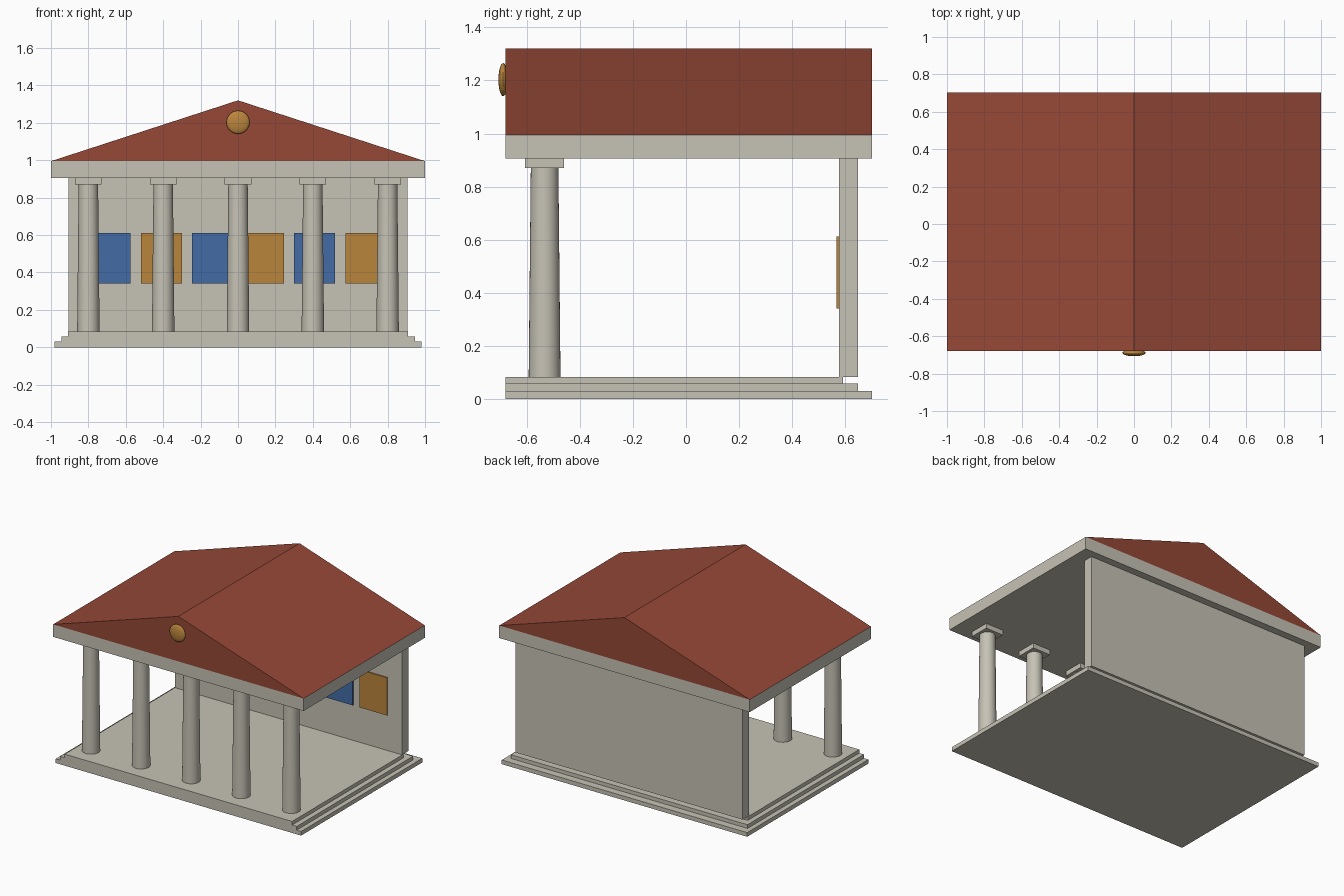
import bpy
import bmesh
from mathutils import Matrix

if "Cube" in bpy.data.objects:
    bpy.data.objects.remove(bpy.data.objects["Cube"], do_unlink=True)


def material(name, rgb):
    """Flat colour from display RGB (0-255), converted to linear."""
    lin = [((c / 255 + 0.055) / 1.055) ** 2.4 for c in rgb] + [1.0]
    mat = bpy.data.materials.new(name)
    mat.use_nodes = True
    mat.diffuse_color = lin
    bsdf = next(n for n in mat.node_tree.nodes if n.type == "BSDF_PRINCIPLED")
    bsdf.inputs["Base Color"].default_value = lin
    return mat


stone = material("pale stone", (198, 194, 181))
tile = material("red tile", (150, 72, 55))
gold = material("ochre gold", (186, 133, 60))
blue = material("blue", (67, 107, 166))


def add_object(name, bm, mat):
    bmesh.ops.recalc_face_normals(bm, faces=bm.faces)
    mesh = bpy.data.meshes.new(name)
    bm.to_mesh(mesh)
    bm.free()
    mesh.materials.append(mat)
    obj = bpy.data.objects.new(name, mesh)
    bpy.context.collection.objects.link(obj)
    return obj


def box(name, x, y, z, mat):
    """Box from (min, max) pairs on each axis."""
    bm = bmesh.new()
    size = [b - a for a, b in (x, y, z)]
    mid = [(a + b) / 2 for a, b in (x, y, z)]
    bmesh.ops.create_cube(bm, size=1, matrix=Matrix.Translation(mid) @ Matrix.Diagonal((*size, 1)))
    return add_object(name, bm, mat)


def smooth(obj):
    bpy.ops.object.select_all(action="DESELECT")
    obj.select_set(True)
    bpy.context.view_layer.objects.active = obj
    bpy.ops.object.shade_smooth_by_angle()


front, back = -0.68, 0.702
floor_z, beam_z, eave_z, ridge_z = 0.083, 0.905, 0.995, 1.32

# Stepped base, flush at the front
steps = [(0.98, back, 0, 0.03), (0.945, 0.648, 0.03, 0.057), (0.908, 0.592, 0.057, floor_z)]
for i, (half, rear, low, high) in enumerate(steps):
    box(f"base_step_{i + 1}", (-half, half), (front, rear), (low, high), stone)

# Back wall and beam slab
box("back_wall", (-0.906, 0.906), (0.577, 0.648), (floor_z, beam_z), stone)
box("roof_beam", (-1, 1), (front, back), (beam_z, eave_z), stone)

# Gabled roof: triangle extruded front to back
bm = bmesh.new()
gable = bm.faces.new([bm.verts.new(p) for p in
                      ((-1, front, eave_z), (1, front, eave_z), (0, front, ridge_z))])
extruded = bmesh.ops.extrude_face_region(bm, geom=[gable], use_keep_orig=True)
bmesh.ops.translate(bm, vec=(0, back - front, 0),
                    verts=[v for v in extruded["geom"] if isinstance(v, bmesh.types.BMVert)])
add_object("roof", bm, tile)

# Tapered columns with square capitals
col_y, cap_z = -0.533, 0.87
for i in range(5):
    x = -0.8 + 0.4 * i
    bm = bmesh.new()
    bmesh.ops.create_cone(bm, cap_ends=True, segments=32, radius1=0.06, radius2=0.052,
                          depth=cap_z - floor_z,
                          matrix=Matrix.Translation((x, col_y, (cap_z + floor_z) / 2)))
    smooth(add_object(f"column_{i + 1}", bm, stone))
    box(f"capital_{i + 1}", (x - 0.071, x + 0.071), (col_y - 0.073, col_y + 0.073),
        (cap_z, beam_z), stone)

# Alternating wall panels
for i in range(6):
    x = (i - 2.5) * 0.273
    box(f"wall_panel_{i + 1}", (x - 0.109, x + 0.109), (0.5675, 0.577), (0.34, 0.612),
        gold if i % 2 else blue)

# Domed medallion on the gable
bm = bmesh.new()
bmesh.ops.create_uvsphere(bm, u_segments=32, v_segments=16, radius=1,
                          matrix=Matrix.Translation((0, -0.689, 1.203))
                          @ Matrix.Diagonal((0.062, 0.018, 0.062, 1)))
smooth(add_object("gable_medallion", bm, gold))
